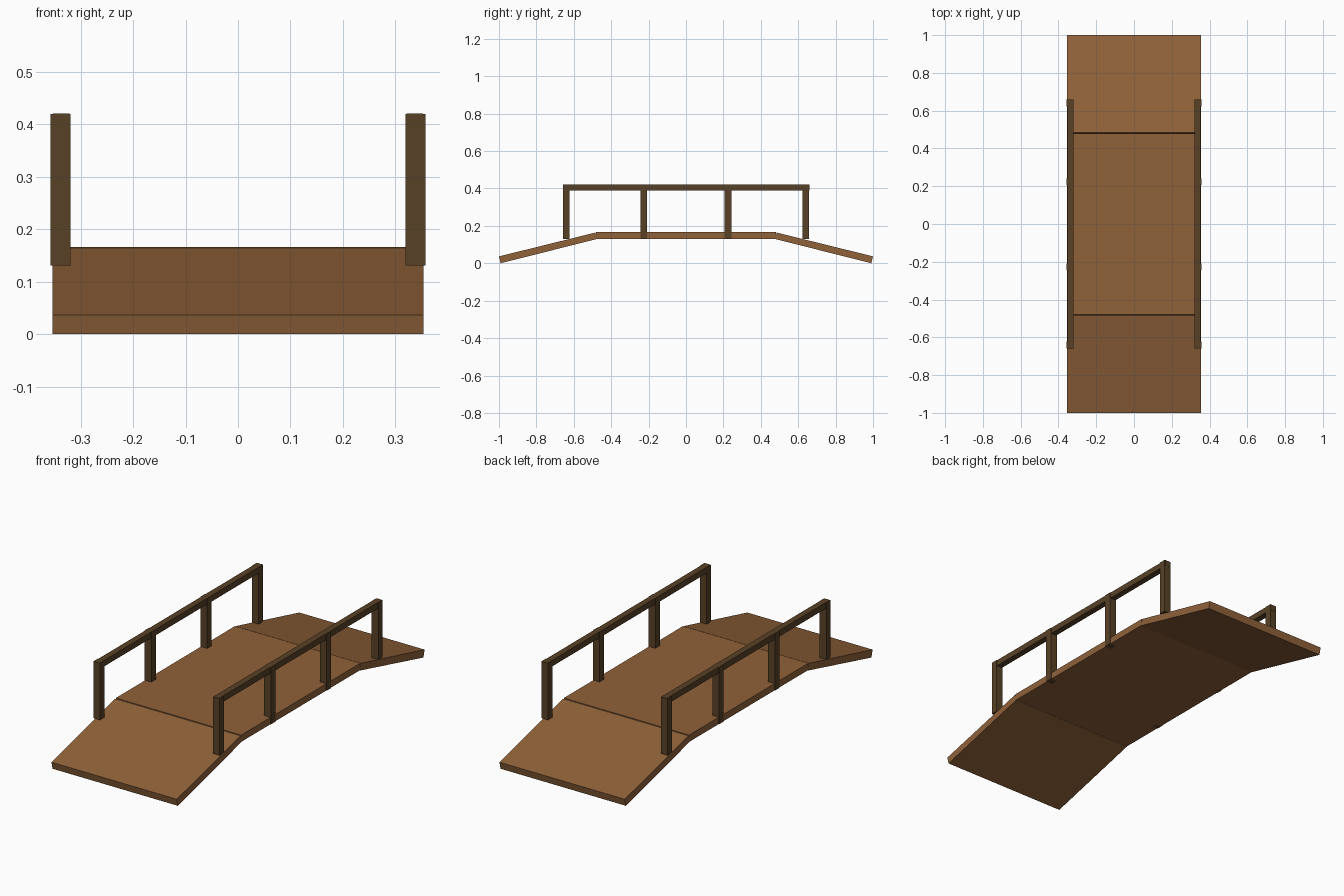
import bpy
import bmesh

cube = bpy.data.objects.get("Cube")
if cube:
    bpy.data.objects.remove(cube, do_unlink=True)


def make_material(name, color):
    mat = bpy.data.materials.new(name)
    mat.use_nodes = True
    mat.diffuse_color = color
    bsdf = next(n for n in mat.node_tree.nodes if n.type == "BSDF_PRINCIPLED")
    bsdf.inputs["Base Color"].default_value = color
    return mat


plank_wood = make_material("plank brown", (0.28, 0.122, 0.042, 1))
rail_wood = make_material("dark rail brown", (0.098, 0.053, 0.02, 1))


def extrude_profile(name, profile, x0, x1, mat):
    """Extrude a (y, z) outline along x into a solid part."""
    bm = bmesh.new()
    face = bm.faces.new([bm.verts.new((x0, y, z)) for y, z in profile])
    result = bmesh.ops.extrude_face_region(bm, geom=[face])
    moved = [g for g in result["geom"] if isinstance(g, bmesh.types.BMVert)]
    bmesh.ops.translate(bm, verts=moved, vec=(x1 - x0, 0, 0))
    bmesh.ops.recalc_face_normals(bm, faces=bm.faces)
    mesh = bpy.data.meshes.new(name)
    bm.to_mesh(mesh)
    bm.free()
    mesh.materials.append(mat)
    obj = bpy.data.objects.new(name, mesh)
    bpy.context.collection.objects.link(obj)
    return obj


def box(name, x, y, z, mat):
    outline = [(y[0], z[0]), (y[1], z[0]), (y[1], z[1]), (y[0], z[1])]
    return extrude_profile(name, outline, x[0], x[1], mat)


HALF_WIDTH = 0.354
DECK_BOTTOM, DECK_TOP = 0.131, 0.166
RAIL_TOP = 0.42

# Level middle deck
box("middle_deck", (-HALF_WIDTH, HALF_WIDTH), (-0.48, 0.48),
    (DECK_BOTTOM, DECK_TOP), plank_wood)

# Sloping ramps with square-cut ends
ramp = [(0.485, 0.164), (1.0, 0.037), (0.991, 0.0), (0.476, 0.13)]
for name, s in (("front_ramp", -1), ("back_ramp", 1)):
    extrude_profile(name, [(s * y, z) for y, z in ramp],
                    -HALF_WIDTH, HALF_WIDTH, plank_wood)

# Railings: four posts and one handrail on each side
for side, s in (("left", 1), ("right", -1)):
    for i, y in enumerate((-0.64, -0.226, 0.224, 0.64)):
        box(f"{side}_post_{i + 1}", (s * 0.319, s * 0.357),
            (y - 0.018, y + 0.018), (DECK_BOTTOM, RAIL_TOP), rail_wood)
    box(f"{side}_handrail", (s * 0.321, s * 0.353), (-0.657, 0.659),
        (0.39, RAIL_TOP + 0.001), rail_wood)
